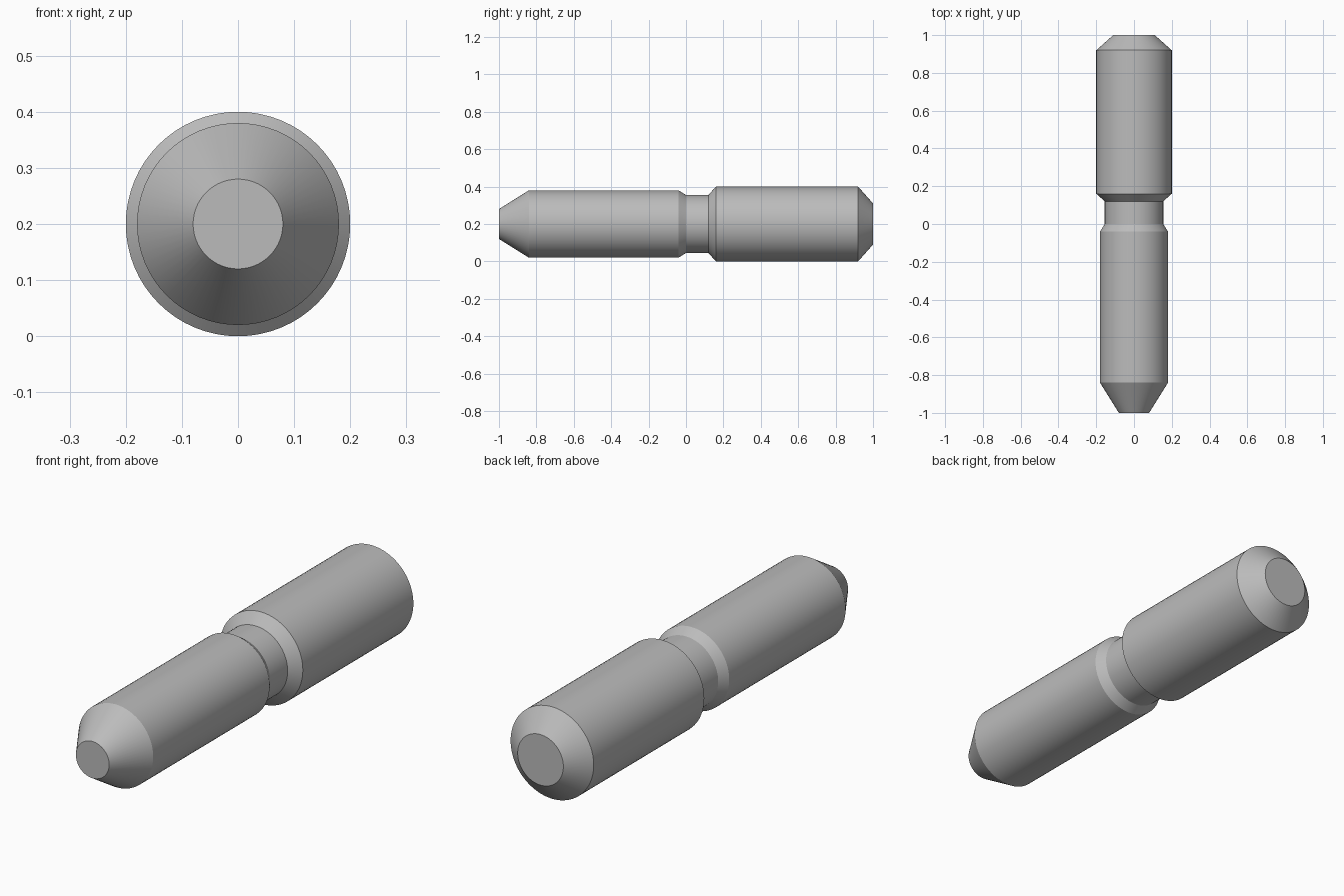
import bpy
import bmesh
import math
from mathutils import Matrix, Vector

cube = bpy.data.objects.get("Cube")
if cube:
    bpy.data.objects.remove(cube, do_unlink=True)

SEGMENTS = 64
AXIS_HEIGHT = 0.2

# Plain grey metal
metal = bpy.data.materials.new("grey_metal")
metal.use_nodes = True
grey = (0.5, 0.5, 0.5, 1.0)
metal.diffuse_color = grey
metal.node_tree.nodes["Principled BSDF"].inputs["Base Color"].default_value = grey

# Stepped pin outline: (position along y, radius)
profile = [
    (-1.0, 0.08), (-0.84, 0.18),    # tapered nose
    (-0.04, 0.18), (0.0, 0.155),    # front shank and its chamfer
    (0.12, 0.155), (0.16, 0.2),     # neck groove
    (0.92, 0.2), (1.0, 0.11),       # rear shank and its chamfer
]

bm = bmesh.new()
rings = []
for y, radius in profile:
    ring = []
    for i in range(SEGMENTS):
        a = math.tau * i / SEGMENTS
        ring.append(bm.verts.new((radius * math.cos(a), y, AXIS_HEIGHT + radius * math.sin(a))))
    rings.append(ring)

# Skin between neighbouring rings, then flat end caps
for a, b in zip(rings, rings[1:]):
    for i in range(SEGMENTS):
        j = (i + 1) % SEGMENTS
        bm.faces.new((a[i], a[j], b[j], b[i]))
bm.faces.new(rings[0])
bm.faces.new(rings[-1])
bmesh.ops.recalc_face_normals(bm, faces=bm.faces)

mesh = bpy.data.meshes.new("stepped_pin")
bm.to_mesh(mesh)
bm.free()
mesh.materials.append(metal)
pin = bpy.data.objects.new("stepped_pin", mesh)
bpy.context.collection.objects.link(pin)

# Smooth round the pin, sharp at the steps
bpy.ops.object.select_all(action="DESELECT")
pin.select_set(True)
bpy.context.view_layer.objects.active = pin
bpy.ops.object.shade_smooth_by_angle(angle=math.radians(25))
